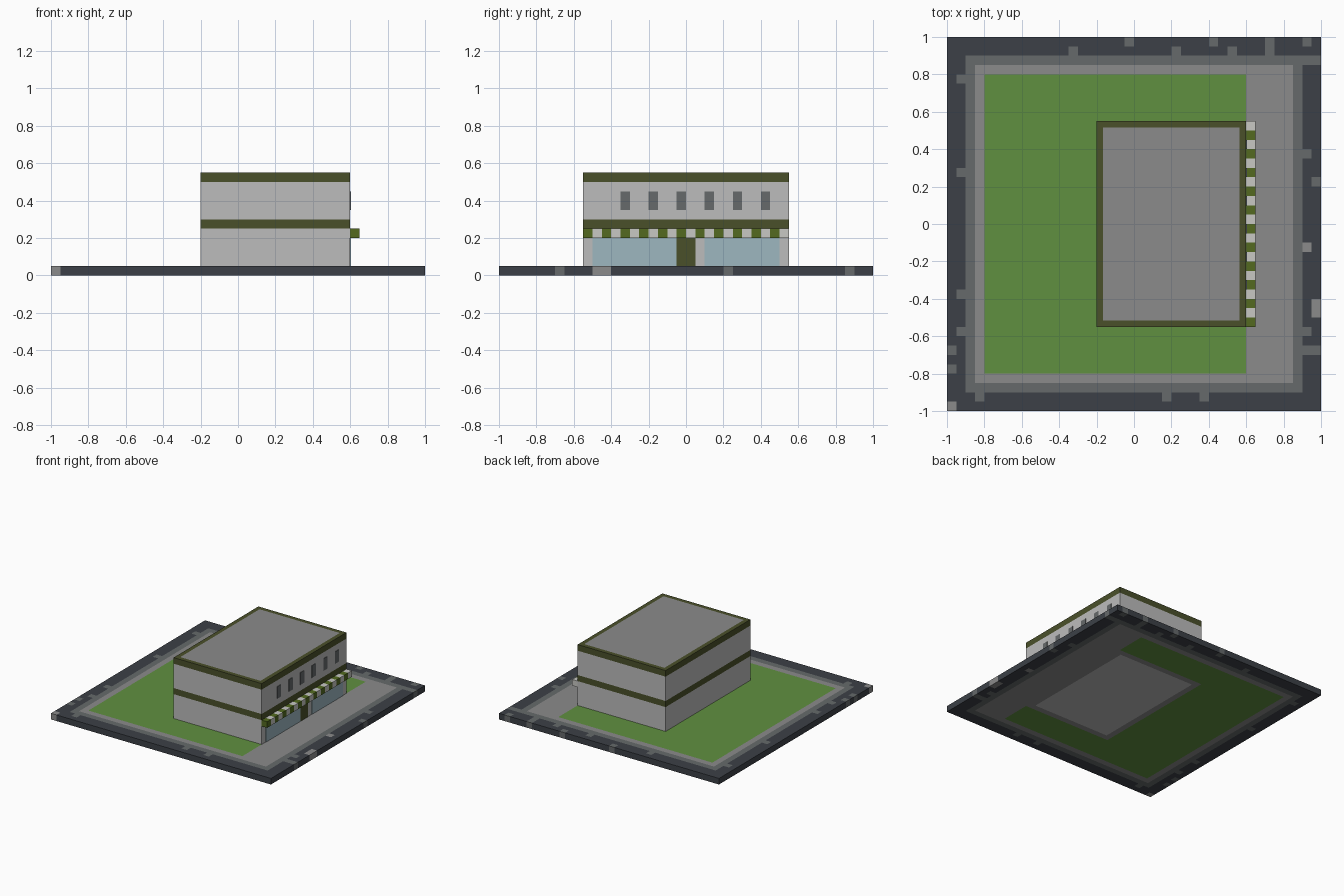
import bpy
import bmesh

cube = bpy.data.objects.get("Cube")
if cube:
    bpy.data.objects.remove(cube, do_unlink=True)

U = 0.05  # block size


def material(name, hex_code):
    def linear(c):
        c /= 255
        return c / 12.92 if c <= 0.04045 else ((c + 0.055) / 1.055) ** 2.4
    colour = [linear(c) for c in bytes.fromhex(hex_code)] + [1]
    m = bpy.data.materials.new(name)
    m.use_nodes = True
    m.diffuse_color = colour
    bsdf = m.node_tree.nodes["Principled BSDF"]
    bsdf.inputs["Base Color"].default_value = colour
    bsdf.inputs["Roughness"].default_value = 0.9
    return m


asphalt = material("asphalt", "3c4047")
kerb = material("kerb grey", "666a6b")
paving = material("paving grey", "8b8b8b")
grass = material("grass green", "609040")
wall = material("wall light grey", "bcbcbc")
olive = material("dark olive", "4a502a")
awning_green = material("awning green", "536a20")
awning_white = material("awning white", "c8c8c4")
glass = material("window blue", "9db7c0")


def finish(name, bm, mats):
    mesh = bpy.data.meshes.new(name)
    bmesh.ops.recalc_face_normals(bm, faces=bm.faces)
    bm.to_mesh(mesh)
    bm.free()
    for m in mats:
        mesh.materials.append(m)
    ob = bpy.data.objects.new(name, mesh)
    bpy.context.collection.objects.link(ob)
    return ob


def box_bm(x, y, z):
    bm = bmesh.new()
    bmesh.ops.create_cube(bm, size=1)
    for v in bm.verts:
        for i, (lo, hi) in enumerate((x, y, z)):
            v.co[i] = lo if v.co[i] < 0 else hi
    return bm


def box(name, x, y, z, mat):
    return finish(name, box_bm(x, y, z), [mat])


# Ground slab: square blocks coloured by zone, with worn patches in the road.
# Patch cells are counted from the slab's corner.
WORN = {(13, 38), (19, 39), (24, 38), (28, 39), (30, 38), (34, 38), (34, 39),
        (38, 39), (38, 37), (1, 35), (1, 25), (1, 12), (1, 8), (0, 6), (0, 4),
        (3, 1), (23, 1), (27, 1), (39, 24), (38, 27), (38, 8), (39, 6),
        (38, 6), (39, 37)}
BRIGHT = {(0, 0), (39, 10), (39, 11), (38, 17)}
GROUND = [asphalt, kerb, paving, grass, wall]


def ground_zone(x, y):
    cell = (int((x + 1) / U), int((y + 1) / U))
    reach = max(abs(x), abs(y))
    if cell in BRIGHT:
        return paving
    if cell in WORN:
        return kerb
    if reach > 0.9:
        return asphalt
    if reach > 0.85:
        return kerb
    if -0.15 < x < 0.55 and abs(y) < 0.5:
        return wall                      # indoor floor
    if -0.2 < x < 0.6 and abs(y) < 0.55:
        return paving                    # footing under the walls
    if -0.8 < x < 0.6 and abs(y) < 0.8:
        return grass
    return paving


bm = bmesh.new()
bmesh.ops.create_grid(bm, x_segments=40, y_segments=40, size=1)
top = bmesh.ops.extrude_face_region(bm, geom=bm.faces[:], use_keep_orig=True)
for v in (g for g in top["geom"] if isinstance(g, bmesh.types.BMVert)):
    v.co.z = U
for f in bm.faces:
    c = f.calc_center_median()
    x, y = (max(-0.975, min(0.975, k)) for k in c.xy)
    f.material_index = GROUND.index(ground_zone(x, y))
finish("ground_slab", bm, GROUND)

# Building storeys and trim band
BX, BY = (-0.2, 0.6), (-0.55, 0.55)
box("ground_floor_walls", BX, BY, (U, 0.25), wall)
box("middle_band", BX, BY, (0.25, 0.3), olive)
box("upper_floor_walls", BX, BY, (0.3, 0.5), wall)

# Roof: olive rim around a flush grey panel
bm = box_bm(BX, BY, (0.5, 0.55))
bm.normal_update()
roof_top = max(bm.faces, key=lambda f: f.calc_center_median().z)
bmesh.ops.inset_region(bm, faces=[roof_top], thickness=U)
roof_top.material_index = 1
finish("roof", bm, [olive, paving])

# Shop front: door and display windows
PLATE = (0.598, 0.603)
box("door", PLATE, (-0.05, 0.05), (U, 0.2), olive)
box("right_shop_window", PLATE, (-0.5, -0.05), (U, 0.2), glass)
box("left_shop_window", PLATE, (0.1, 0.5), (U, 0.2), glass)

# Upper windows
for i in range(6):
    y = -0.35 + i * 0.15
    box(f"upper_window_{i + 1}", PLATE, (y, y + U), (0.35, 0.45), kerb)

# Striped awning
for i in range(22):
    y = -0.55 + i * U
    box(f"awning_stripe_{i + 1}", (0.6, 0.65), (y, y + U), (0.2, 0.25),
        awning_white if i % 2 else awning_green)
